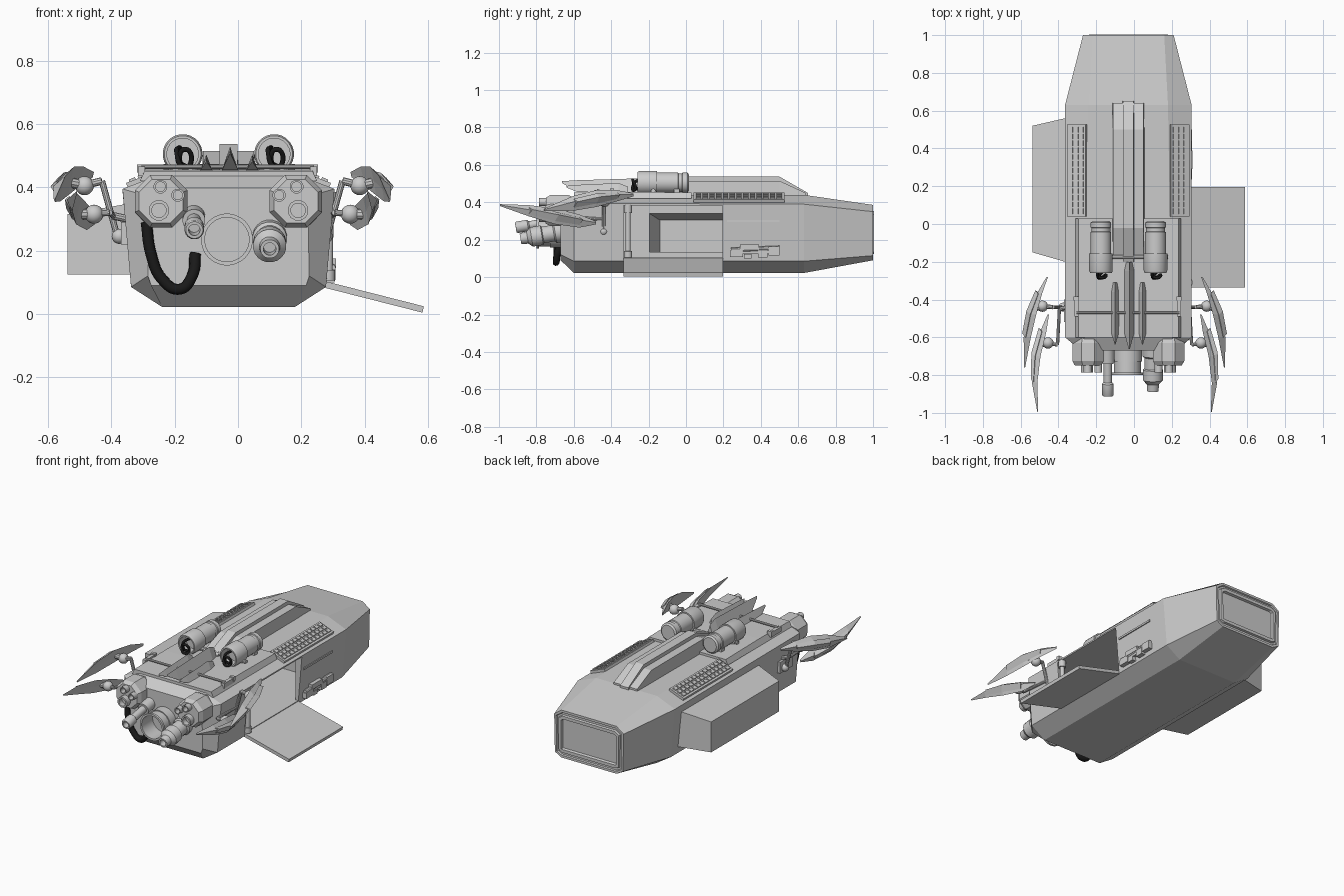
import bpy, bmesh, math
from mathutils import Vector, Matrix

if "Cube" in bpy.data.objects:
    bpy.data.objects.remove(bpy.data.objects["Cube"])

CX = -0.03  # hull centre line
black = bpy.data.materials.new("black_rubber")
black.diffuse_color = (0.01, 0.01, 0.01, 1)
black.use_nodes = True
black.node_tree.nodes["Principled BSDF"].inputs["Base Color"].default_value = black.diffuse_color


def finish(name, bm, smooth=False):
    bmesh.ops.recalc_face_normals(bm, faces=bm.faces)
    me = bpy.data.meshes.new(name)
    bm.to_mesh(me)
    bm.free()
    ob = bpy.data.objects.new(name, me)
    bpy.context.collection.objects.link(ob)
    if smooth:
        bpy.ops.object.select_all(action='DESELECT')
        ob.select_set(True)
        bpy.context.view_layer.objects.active = ob
        bpy.ops.object.shade_smooth_by_angle(angle=math.radians(35))
    return ob


def loft(name, sections, window=False):
    bm = bmesh.new()
    rings = [[bm.verts.new(p) for p in s] for s in sections]
    n = len(rings[0])
    for a, b in zip(rings, rings[1:]):
        for i in range(n):
            bm.faces.new((a[i], a[(i + 1) % n], b[(i + 1) % n], b[i]))
    bm.faces.new(rings[0])
    cap = bm.faces.new(rings[-1])
    bmesh.ops.recalc_face_normals(bm, faces=bm.faces)
    if window:  # raised frame with a sunken pane
        for t, d in ((0.015, 0), (0.004, -0.008), (0.012, 0), (0.004, 0.012), (0.02, 0), (0.005, -0.014)):
            bmesh.ops.inset_region(bm, faces=[cap], thickness=t, depth=d)
    return finish(name, bm)


def lathe(name, p0, p1, prof, sides=20, smooth=True):
    # prof: (fraction along the axis, radius)
    p0, p1 = Vector(p0), Vector(p1)
    d = p1 - p0
    q = d.to_track_quat('Z', 'Y')
    secs = []
    for t, r in prof:
        secs.append([p0 + d * t + q @ Vector((r * math.cos(a), r * math.sin(a), 0))
                     for a in (2 * math.pi * (i + 0.5) / sides for i in range(sides))])
    ob = loft(name, secs)
    if smooth:
        bpy.ops.object.select_all(action='DESELECT')
        ob.select_set(True)
        bpy.context.view_layer.objects.active = ob
        bpy.ops.object.shade_smooth_by_angle(angle=math.radians(35))
    return ob


def rod(name, a, b, r, sides=10):
    return lathe(name, a, b, [(0, r), (1, r)], sides)


def boxes(name, items, mat=Matrix()):
    bm = bmesh.new()
    for c, s in items:
        bmesh.ops.create_cube(bm, size=1, matrix=mat @ Matrix.Translation(c) @ Matrix.Diagonal((*s, 1)))
    return finish(name, bm)


def ball(name, c, r):
    bm = bmesh.new()
    bmesh.ops.create_uvsphere(bm, u_segments=16, v_segments=10, radius=r, matrix=Matrix.Translation(c))
    return finish(name, bm, True)


def cable(name, pts, r):
    cu = bpy.data.curves.new(name, 'CURVE')
    cu.dimensions = '3D'
    cu.bevel_depth, cu.bevel_resolution, cu.use_fill_caps = r, 2, True
    sp = cu.splines.new('BEZIER')
    sp.bezier_points.add(len(pts) - 1)
    for b, p in zip(sp.bezier_points, pts):
        b.co = p
        b.handle_left_type = b.handle_right_type = 'AUTO'
    cu.materials.append(black)
    ob = bpy.data.objects.new(name, cu)
    bpy.context.collection.objects.link(ob)


def cut(ob, cutter):
    m = ob.modifiers.new("cut", 'BOOLEAN')
    m.operation, m.solver, m.object = 'DIFFERENCE', 'EXACT', cutter
    bpy.context.view_layer.update()
    bpy.context.view_layer.objects.active = ob
    bpy.ops.object.modifier_apply(modifier=m.name)


# Hull: eight-sided sections from nose to tail
def hull_section(y, *half):
    return [(CX + x, y, z) for x, z in half] + [(CX - x, y, z) for x, z in reversed(half)]


hull = loft("hull", [
    hull_section(-0.67, (.245, .09), (.255, .12), (.25, .37), (.24, .397)),
    hull_section(-0.6, (.21, .022), (.308, .085), (.335, .395), (.23, .435)),
    hull_section(0.63, (.21, .022), (.308, .085), (.335, .39), (.21, .44)),
    hull_section(1.0, (.19, .09), (.235, .115), (.24, .35), (.19, .386))], True)


# Side bay and hollow cabin
def bay_section(x, y0, y1, z0, z1):
    return [(x, y0, z0), (x, y1, z0), (x, y1, z1), (x, y0, z1)]


bay = loft("side_bay", [bay_section(-.33, -.205, .57, .125, .35), bay_section(-.365, -.2, .56, .125, .345),
                        bay_section(-.538, -.15, .52, .125, .315)])
bm_in = [bay_section(-.25, -.195, .5, .135, .34), bay_section(-.365, -.195, .5, .135, .34),
         bay_section(-.525, -.14, .5, .135, .305)]
bay_cut = loft("bay_cutter", bm_in)
cabin_cut = boxes("cabin_cutter", [((-.03, 0, .245), (.58, 1.0, .28))])
door_cut = boxes("door_cutter", [((.3, -.07, .245), (.3, .53, .278))])
for c in (cabin_cut, door_cut, bay_cut):
    cut(hull, c)
cut(bay, bay_cut)
for c in (cabin_cut, door_cut, bay_cut):
    bpy.data.objects.remove(c)

# Loading ramp and door post
loft("loading_ramp", [[(.28, y, .102), (.587, y, .024), (.583, y, .004), (.276, y, .082)] for y in (-.335, .197)])
lathe("door_post", (.285, -.31, .105), (.29, -.31, .385),
      [(0, .022), (.12, .022), (.12, .014), (.85, .014), (.85, .022), (1, .022)], 12)

# Roof plate and spine
loft("roof_plate", [[(CX - .28, y, .42), (CX + .28, y, .42), (CX + .265, y, z), (CX - .265, y, z)]
                    for y, z in ((-.6, .452), (-.3, .456), (.03, .452))])
for name, w, h, o in (("spine_base", .085, .515, 0), ("spine_ridge", .03, .537, .012)):
    loft(name, [[(CX + s * w, y, .43), (CX + s * w * .95, y, z), (CX - s * w * .95, y, z), (CX - s * w, y, .43)]
                for s in (1,) for y, z in ((-.2, .45 + o), (-.02, h), (.5, h), (.64 + o, .45))])

# Vent grilles on the sloping roof edges
for s, side in ((-1, "left"), (1, "right")):
    m = Matrix.Translation((CX + s * .272, .283, .425)) @ Matrix.Rotation(s * math.radians(21), 4, 'Y')
    cells = [((0, 0, 0), (.105, .485, .016))]
    cells += [((i * .03, (j - 6) * .036, .01), (.021, .028, .01)) for i in (-1, 0, 1) for j in range(13)]
    boxes("vent_" + side, cells, m)

# Roof canisters with brackets and tangled leads
for x, side in ((-.175, "left"), (.114, "right")):
    lathe("canister_" + side, (x, .015, .505), (x, -.26, .505),
          [(0, .045), (.03, .055), (.12, .055), (.13, .05), (.2, .05), (.21, .055), (.62, .055), (.62, .063),
           (.95, .063), (1, .058), (1, .05), (.75, .05)], 24)
    boxes("canister_bracket_" + side, [((x, y, .455), (.09, .03, .03)) for y in (-.05, -.175)])
    cable("canister_lead_" + side, [(x - .01, -.2, .525), (x - .018, -.27, .51), (x, -.285, .465), (x + .025, -.27, .475),
                                    (x + .008, -.285, .52), (x - .008, -.27, .48), (x + .012, -.25, .465)], .008)
rod("canister_crossbar", (-.235, -.175, .462), (.18, -.175, .462), .012)

# Nose fins
for x, y0, h, w in ((-.025, -.2, .528, .028), (-.1, -.31, .503, .021), (.045, -.31, .503, .021)):
    loft("nose_fin", [[(x - w * k, y, zb), (x + w * k, y, zb), (x, y, zt)] for y, k, zb, zt in
                      ((y0, .6, .45, h - .02), (y0 - .05, 1, .45, h), (-.58, .9, .455, h - .01),
                       (-.635 - (h - .5), .1, h - .025, h - .015))])

# Front grab rail
rod("grab_rail", (-.305, -.47, .465), (.24, -.47, .465), .007)
for x in (-.305, .238):
    boxes("rail_clamp", [((x, -.44, .45), (.022, .1, .03)), ((x, -.395, .46), (.028, .02, .025))])

# Corner pods with clustered tubes
for s, side in ((-1, "left"), (1, "right")):
    px = CX + s * .213
    lathe("pod_" + side, (px, -.58, .355), (px, -.75, .356),
          [(0, .07), (.3, .09), (.85, .09), (1, .075)], 8, False)
    for dx, z, r in ((.22, .327, .033), (.215, .402, .022), (.16, .375, .021)):
        lathe("pod_tube_" + side, (CX + s * dx, -.72, z), (CX + s * dx, -.785, z),
              [(0, r), (1, r), (1, r * .7), (.5, r * .7)], 12)

# Central exhaust, barrel and cannon
lathe("nose_exhaust", (-.035, -.62, .235), (-.035, -.8, .235),
      [(0, .085), (.25, .085), (.25, .078), (.6, .078), (.6, .072), (.92, .072), (.92, .082), (1, .082), (1, .07), (.4, .07)], 28)
lathe("nose_barrel", (-.14, -.62, .315), (-.138, -.91, .265),
      [(0, .036), (.4, .036), (.4, .022), (.75, .022), (.78, .031), (.98, .031), (1, .027), (1, .018), (.8, .018)])
lathe("nose_cannon", (.1, -.62, .25), (.1, -.885, .205),
      [(0, .055), (.3, .055), (.33, .045), (.55, .045), (.57, .053), (.78, .053), (.86, .033), (1, .03), (1, .02), (.8, .02)])

# Ribbed nose hose
cable("nose_hose", [(-.29, -.68, .29), (-.275, -.69, .19), (-.24, -.69, .11), (-.185, -.695, .078),
                    (-.145, -.69, .12), (-.135, -.67, .19)], .018)

# Sickle claws on jointed arms
A = [(-.46, -.28, .44, .008), (-.505, -.37, .435, .03), (-.545, -.48, .42, .045), (-.57, -.6, .395, .04), (-.58, -.76, .36, .006)]
B = [(-.455, -.48, .29, .008), (-.485, -.57, .3, .035), (-.52, -.7, .325, .042), (-.53, -.84, .355, .03), (-.51, -.995, .385, .005)]
for s, side in ((1, "left"), (-1, "right")):
    def mx(x, y, z):
        return Vector((x if s == 1 else -.1 - x, y, z))
    for name, path in (("rear_claw_", A), ("fore_claw_", B)):
        loft(name + side, [[mx(x - w * .35, y, z + w * .2), mx(x + w * .6, y, z + w), mx(x + w * .35, y, z),
                            mx(x + w * .2, y, z - w)] for x, y, z, w in path])
        loft(name + "plate_" + side, [[mx(x - w * .55, y + .02, z + w * .2), mx(x - w * .1, y, z + w * .6),
                                       mx(x + w * .2, y, z), mx(x - w * .1, y, z - w * .6)] for x, y, z, w in path[1:4]])
    ball("rear_ball_" + side, mx(-.485, -.435, .405), .03)
    ball("fore_ball_" + side, mx(-.455, -.63, .315), .03)
    ball("shoulder_" + side, mx(-.375, -.44, .245), .024)
    boxes("shoulder_mount_" + side, [(mx(-.355, -.46, .255), (.03, .12, .07))])
    for a, b, r in (((-.38, -.44, .24), (-.43, -.44, .42), .01), ((-.43, -.44, .42), (-.49, -.435, .405), .012),
                    ((-.35, -.44, .3), (-.395, -.45, .31), .012), ((-.395, -.45, .31), (-.405, -.64, .32), .009),
                    ((-.405, -.64, .32), (-.46, -.63, .315), .01), ((-.48, -.435, .405), (-.53, -.45, .415), .016),
                    ((-.45, -.63, .315), (-.5, -.64, .315), .016)):
        rod("arm_rod_" + side, mx(*a), mx(*b), r)

# Tool rack on the right flank, aft of the door
boxes("side_tool", [((.287, .36, .14), (.03, .22, .03)), ((.29, .27, .125), (.035, .07, .035)),
                    ((.292, .34, .16), (.035, .1, .03)), ((.292, .41, .125), (.03, .05, .04)),
                    ((.29, .47, .14), (.035, .06, .05)), ((.29, .33, .112), (.03, .04, .025))])
rod("side_tool_barrel", (.295, .24, .145), (.295, .5, .155), .013)
boxes("flank_hatch", [((.455, .35, .0), (.0, .0, .0))] and [((.299, .36, .3), (.008, .28, .012))])
